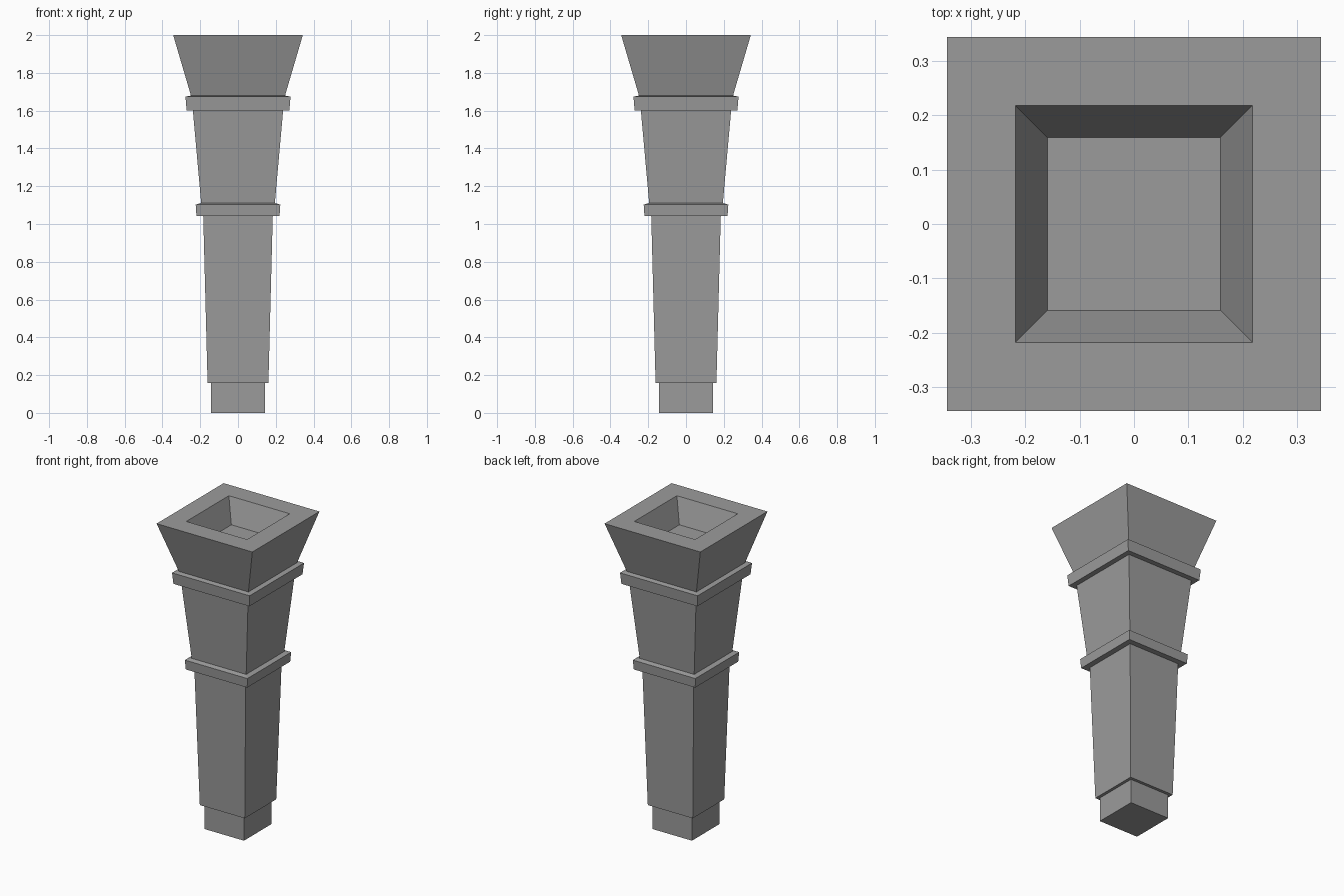
import bpy
import bmesh

cube = bpy.data.objects.get("Cube")
if cube:
    bpy.data.objects.remove(cube, do_unlink=True)

# One stone grey for the whole post
stone = bpy.data.materials.new("stone_grey")
stone.use_nodes = True
grey = (0.33, 0.33, 0.33, 1)
stone.diffuse_color = grey
stone.node_tree.nodes["Principled BSDF"].inputs["Base Color"].default_value = grey


def square_part(name, profile, cap_bottom=False, cap_top=False):
    """Loft a square section through (half width, height) points."""
    bm = bmesh.new()
    corners = [(-1, -1), (1, -1), (1, 1), (-1, 1)]
    rings = [[bm.verts.new((sx * w, sy * w, z)) for sx, sy in corners]
             for w, z in profile]
    for low, high in zip(rings, rings[1:]):
        for i in range(4):
            j = (i + 1) % 4
            bm.faces.new((low[i], low[j], high[j], high[i]))
    if cap_bottom:
        bm.faces.new(rings[0][::-1])
    if cap_top:
        bm.faces.new(rings[-1])
    mesh = bpy.data.meshes.new(name)
    bm.to_mesh(mesh)
    bm.free()
    mesh.materials.append(stone)
    obj = bpy.data.objects.new(name, mesh)
    bpy.context.scene.collection.objects.link(obj)
    return obj


# Narrow foot
square_part("foot", [(0.142, 0), (0.142, 0.157)], cap_bottom=True)

# Long lower shaft, with the ledge above the foot
square_part("lower_shaft", [(0.142, 0.157), (0.161, 0.157), (0.184, 1.042)])

# Lower collar, flaring slightly, with a shallow sloped top
square_part("lower_collar", [(0.184, 1.042), (0.220, 1.042),
                             (0.224, 1.103), (0.195, 1.111)])

# Flared upper shaft
square_part("upper_shaft", [(0.195, 1.111), (0.239, 1.602)])

# Upper collar
square_part("upper_collar", [(0.239, 1.602), (0.272, 1.602),
                             (0.278, 1.674), (0.249, 1.680)])

# Flared head with a tapered recess sunk into its top
square_part("head", [(0.249, 1.680), (0.343, 2.0), (0.218, 2.0),
                     (0.159, 1.85)], cap_top=True)
